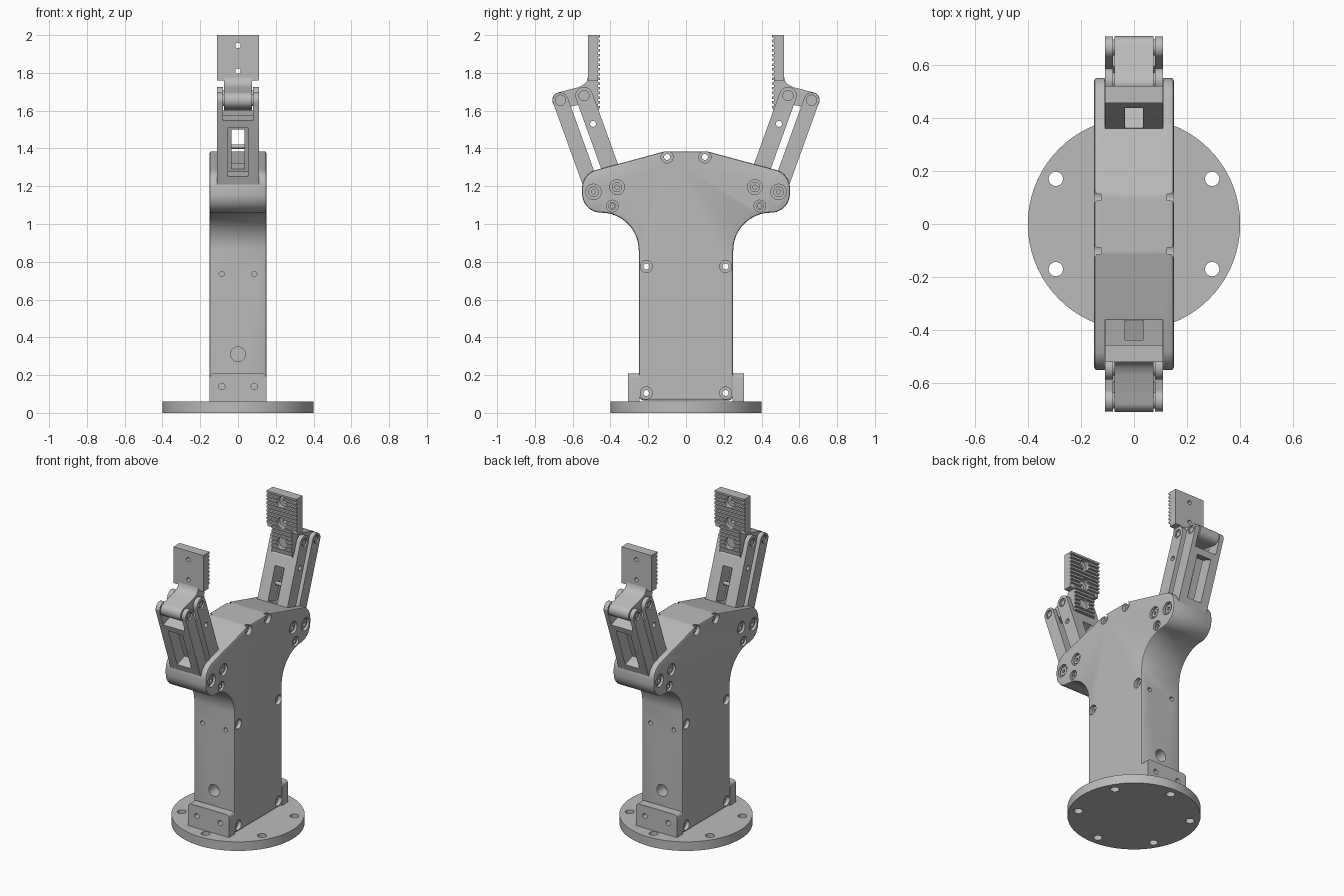
import bpy, bmesh
from math import sin, cos, pi, radians
from mathutils import Vector

cube = bpy.data.objects.get("Cube")
if cube:
    bpy.data.objects.remove(cube, do_unlink=True)

grey = bpy.data.materials.new("machined grey")
grey.use_nodes = True
grey.diffuse_color = (0.5, 0.5, 0.5, 1)
grey.node_tree.nodes["Principled BSDF"].inputs["Base Color"].default_value = (0.5, 0.5, 0.5, 1)


def arc(u, v, r, a0, a1, n=10):
    angles = [radians(a0 + (a1 - a0) * i / n) for i in range(n + 1)]
    return [(u + r * cos(a), v + r * sin(a)) for a in angles]


def circle(u, v, r, n=28):
    return arc(u, v, r, 0, 360, n)[:-1]


def rect(u0, u1, v0, v1):
    return [(u0, v0), (u1, v0), (u1, v1), (u0, v1)]


def prism(name, pts, lo, hi, axis="x"):
    """Extrude a 2D outline along an axis from lo to hi."""
    place = {"x": lambda u, v, w: (w, u, v),
             "y": lambda u, v, w: (u, w, v),
             "z": lambda u, v, w: (u, v, w)}[axis]
    bm = bmesh.new()
    a = [bm.verts.new(place(u, v, lo)) for u, v in pts]
    b = [bm.verts.new(place(u, v, hi)) for u, v in pts]
    bm.faces.new(a)
    bm.faces.new(b)
    for i in range(len(pts)):
        j = (i + 1) % len(pts)
        bm.faces.new((a[i], a[j], b[j], b[i]))
    bmesh.ops.recalc_face_normals(bm, faces=bm.faces)
    mesh = bpy.data.meshes.new(name)
    bm.to_mesh(mesh)
    bm.free()
    mesh.materials.append(grey)
    ob = bpy.data.objects.new(name, mesh)
    bpy.context.collection.objects.link(ob)
    return ob


def activate(ob):
    bpy.ops.object.select_all(action="DESELECT")
    ob.select_set(True)
    bpy.context.view_layer.objects.active = ob


def smooth(ob):
    activate(ob)
    bpy.ops.object.shade_smooth_by_angle(angle=radians(32))


def cut(ob, pts, lo, hi, axis="x"):
    """Subtract a prism from a part."""
    tool = prism("cutter", pts, lo, hi, axis)
    activate(ob)
    mod = ob.modifiers.new("cut", "BOOLEAN")
    mod.operation = "DIFFERENCE"
    mod.solver = "EXACT"
    mod.object = tool
    bpy.ops.object.modifier_apply(modifier=mod.name)
    bpy.data.objects.remove(tool, do_unlink=True)


def bevel(ob, width):
    activate(ob)
    mod = ob.modifiers.new("bevel", "BEVEL")
    mod.width = width
    mod.segments = 2
    mod.limit_method = "ANGLE"
    mod.angle_limit = radians(40)
    bpy.ops.object.modifier_apply(modifier=mod.name)


# Round base flange with six bolt holes
flange = prism("base_flange", circle(0, 0, 0.4, 72), 0, 0.06, "z")
for i in range(6):
    a = radians(30 + 60 * i)
    cut(flange, circle(0.34 * cos(a), 0.34 * sin(a), 0.027), -0.1, 0.2, "z")
smooth(flange)

# Body: T-shaped outline with rounded shoulders
half = (arc(0.22, 0.095, 0.03, -90, 0, 6) + arc(0.45, 0.86, 0.2, 180, 90, 16)
        + arc(0.45, 1.16, 0.1, -90, 0)[1:] + arc(0.45, 1.19, 0.1, 0, 75) + [(0.11, 1.385)])
body = prism("body", half + [(-y, z) for y, z in reversed(half)], -0.15, 0.15)
bevel(body, 0.01)
for s in (-1, 1):
    # slot the finger links emerge from
    cut(body, rect(*sorted((s * 0.37, s * 0.7)), 1.22, 1.5), -0.112, 0.112)
    # through screws with counterbores
    for y, z in ((0.1, 1.355), (0.21, 0.775), (0.21, 0.105)):
        cut(body, circle(s * y, z, 0.016), -0.3, 0.3)
        for lo, hi in ((-0.2, -0.125), (0.125, 0.2)):
            cut(body, circle(s * y, z, 0.032), lo, hi)
    # pivot pins set in recesses
    for y, z, r in ((0.49, 1.17, 0.041), (0.365, 1.195, 0.039), (0.39, 1.095, 0.031)):
        for side in (-1, 1):
            lo, hi = sorted((side * 0.13, side * 0.2))
            cut(body, circle(s * y, z, r), lo, hi)
            lo, hi = sorted((side * 0.12, side * 0.142))
            pin = prism("body_pin", circle(s * y, z, r * 0.68), lo, hi)
            cut(pin, circle(s * y, z, 0.011, 12), *sorted((side * 0.13, side * 0.2)))
            smooth(pin)
    # holes in the narrow faces
    lo, hi = sorted((s * 0.17, s * 0.4))
    cut(body, circle(0, 0.31, 0.039), lo, hi, "y")
    for x in (-0.086, 0.086):
        cut(body, circle(x, 0.735, 0.014, 16), lo, hi, "y")
smooth(body)

# Mounting brackets at the foot
for s, name in ((-1, "front_bracket"), (1, "back_bracket")):
    outline = ([(-0.15, 0.06), (0.15, 0.06)] + arc(0.13, 0.188, 0.02, 0, 90, 5)
               + arc(-0.13, 0.188, 0.02, 90, 180, 5))
    bracket = prism(name, outline, *sorted((s * 0.245, s * 0.308)), "y")
    for x in (-0.086, 0.086):
        cut(bracket, circle(x, 0.14, 0.017, 16), *sorted((s * 0.27, s * 0.4)), "y")
    smooth(bracket)

# One finger, built at the back and turned round for the front
finger = []
outer_low, outer_top = Vector((0.49, 1.17)), Vector((0.665, 1.655))
inner_low, inner_top = Vector((0.365, 1.195)), Vector((0.54, 1.68))
along = (outer_top - outer_low).normalized()
across = Vector((along.y, -along.x))
length = (outer_top - outer_low).length
lean = 90 - 19.84


def span(p, s0, s1, w):
    corners = ((s0, -w), (s0, w), (s1, w), (s1, -w))
    return [tuple(p + along * s + across * t) for s, t in corners]


def link(name, low, top, r, window, half_width):
    outline = (arc(*top, r, lean - 90, lean + 90, 14)
               + arc(*low, r, lean + 90, lean + 270, 14))
    bar = prism(name, outline, -0.11, 0.11)
    cut(bar, span(low, length - 0.1, length + 0.1, 0.2), -0.08, 0.08)
    cut(bar, span(low, *window, 0.2), -half_width, half_width)
    for side in (-1, 1):
        cut(bar, circle(*top, 0.027), *sorted((side * 0.1, side * 0.2)))
    return bar


outer = link("outer_link", outer_low, outer_top, 0.041, (0.1, 0.375), 0.052)
inner = link("inner_link", inner_low, inner_top, 0.046, (0.12, 0.34), 0.034)
cut(inner, circle(0.492, 1.53, 0.016, 16), -0.2, 0.2)
finger += [outer, inner]
finger.append(prism("cross_pin", circle(0.45, 1.41, 0.012, 12), -0.06, 0.06))
for p in (outer_top, inner_top):
    finger.append(prism("knuckle_pin", circle(*p, 0.018), -0.106, 0.106))
    finger.append(prism("knuckle_washer", circle(*p, 0.03), -0.082, 0.082))

# Knuckle joining the two links, with the lower part of the grip
teeth = 16
pitch = 0.4 / teeth


def ridged(z0, count):
    """Saw-tooth edge running down the inner side."""
    pts = []
    for i in range(count, 0, -1):
        z = z0 + i * pitch
        pts += [(0.455, z), (0.455, z - pitch * 0.5),
                (0.467, z - pitch * 0.55), (0.467, z - pitch * 0.95)]
    return pts


knuckle = prism("knuckle", [(0.52, 1.775)] + ridged(1.6, 7)
                + [(0.458, 1.6), (0.505, 1.638), (0.54, 1.636)]
                + arc(*outer_top, 0.043, -100, 80, 14)
                + [(0.57, 1.724), (0.54, 1.738), (0.525, 1.755)], -0.073, 0.073)
cut(knuckle, circle(0, 1.675, 0.038), 0.4, 0.485, "y")

# Wide ridged grip pad
pad = prism("grip_pad", [(0.52, 1.76), (0.52, 2.0)] + ridged(1.775, 9)
            + [(0.467, 1.76)], -0.11, 0.11)
for z in (1.81, 1.945):
    cut(pad, circle(0, z, 0.014, 16), 0.3, 0.7, "y")
    cut(pad, circle(0, z, 0.036), 0.3, 0.49, "y")
finger += [knuckle, pad]

for part in finger:
    smooth(part)
    twin = part.copy()
    twin.name = "front_" + part.name
    part.name = "back_" + part.name
    twin.rotation_euler.z = pi
    bpy.context.collection.objects.link(twin)
